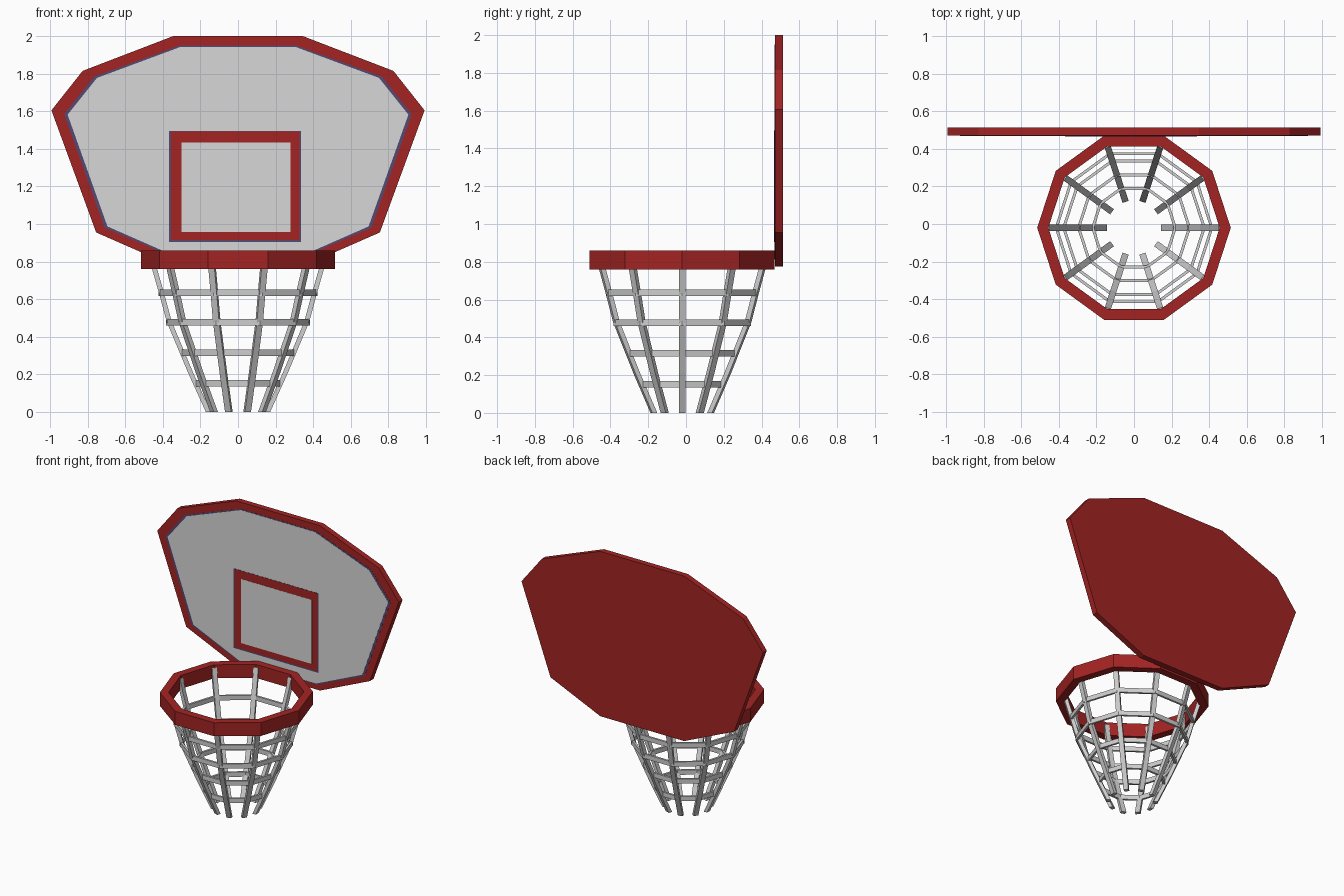
import bpy, bmesh, math

if "Cube" in bpy.data.objects:
    bpy.data.objects.remove(bpy.data.objects["Cube"])

CY = -0.02          # hoop centre in y
FRONT, BACK = 0.47, 0.513   # backboard faces


def material(name, rgb):
    m = bpy.data.materials.new(name)
    m.diffuse_color = (*rgb, 1)
    m.use_nodes = True
    m.node_tree.nodes["Principled BSDF"].inputs["Base Color"].default_value = m.diffuse_color
    return m


RED = material("deep red", (0.37, 0.017, 0.017))
PANEL = material("light grey", (0.68, 0.68, 0.68))
NET = material("net grey", (0.62, 0.62, 0.62))
BLUE = material("dark blue", (0.09, 0.065, 0.17))


def finish(bm, name, mat):
    bmesh.ops.recalc_face_normals(bm, faces=bm.faces)
    me = bpy.data.meshes.new(name)
    bm.to_mesh(me)
    bm.free()
    me.materials.append(mat)
    ob = bpy.data.objects.new(name, me)
    bpy.context.collection.objects.link(ob)
    return ob


def plate(name, outline, y0, y1, mat):
    """Extrude an x/z outline between two y values."""
    bm = bmesh.new()
    a = [bm.verts.new((x, y0, z)) for x, z in outline]
    b = [bm.verts.new((x, y1, z)) for x, z in outline]
    bm.faces.new(a)
    bm.faces.new(b[::-1])
    for i in range(len(a)):
        j = (i + 1) % len(a)
        bm.faces.new((a[i], a[j], b[j], b[i]))
    return finish(bm, name, mat)


def mirrored(half):
    return half + [(-x, z) for x, z in reversed(half)]


def rect(x0, x1, z0, z1):
    return [(x0, z0), (x1, z0), (x1, z1), (x0, z1)]


def band(name, section, mat, sides=10):
    """Ten-sided hoop swept from a closed (radius, z) section."""
    bm = bmesh.new()
    rows = []
    for k in range(sides):
        t = 2 * math.pi * k / sides
        rows.append([bm.verts.new((r * math.cos(t), CY + r * math.sin(t), z))
                     for r, z in section])
    n = len(section)
    for k in range(sides):
        p, q = rows[k], rows[(k + 1) % sides]
        for i in range(n):
            j = (i + 1) % n
            bm.faces.new((p[i], q[i], q[j], p[j]))
    return finish(bm, name, mat)


# backboard
plate("backboard", mirrored([(0.345, 2.0), (0.827, 1.815), (0.993, 1.605),
                             (0.755, 0.955), (0.345, 0.775)]), FRONT, BACK, RED)
# painted panel with its thin dark outline
plate("panel_outline", mirrored([(0.31, 1.95), (0.765, 1.785), (0.925, 1.585),
                                 (0.71, 0.98), (0.32, 0.813)]), FRONT - 0.001, FRONT + 0.002, BLUE)
plate("panel", mirrored([(0.305, 1.943), (0.75, 1.778), (0.907, 1.582),
                         (0.695, 0.987), (0.315, 0.82)]), FRONT - 0.002, FRONT + 0.002, PANEL)
# target square
plate("target_outline", rect(-0.366, 0.336, 0.904, 1.495), FRONT - 0.003, FRONT + 0.002, BLUE)
plate("target_frame", rect(-0.357, 0.327, 0.914, 1.493), FRONT - 0.004, FRONT + 0.002, RED)
plate("target_centre", rect(-0.302, 0.28, 0.957, 1.433), FRONT - 0.005, FRONT + 0.002, PANEL)

# rim
band("rim", [(0.515, 0.76), (0.515, 0.86), (0.456, 0.86), (0.456, 0.76)], RED)

# horizontal net bands
for i, (r, z) in enumerate([(0.422, 0.635), (0.382, 0.478), (0.303, 0.315), (0.228, 0.152)]):
    h = 0.017
    band(f"net_band_{i + 1}", [(r, z - h), (r, z + h), (r - 0.016, z + h), (r - 0.016, z - h)], NET)

# upright net cords, one at each rim corner
PATH = [(0.158, 0.0), (0.253, 0.21), (0.366, 0.48), (0.408, 0.635), (0.443, 0.757), (0.463, 0.84)]
W, T = 0.017, 0.0135
bm = bmesh.new()
for k in range(10):
    t = 2 * math.pi * k / 10
    c, s = math.cos(t), math.sin(t)
    rows = []
    for r, z in PATH:
        rows.append([bm.verts.new(((r + dr) * c - dw * s, CY + (r + dr) * s + dw * c, z))
                     for dr, dw in ((-T, -W), (T, -W), (T, W), (-T, W))])
    for p, q in zip(rows, rows[1:]):
        for i in range(4):
            j = (i + 1) % 4
            bm.faces.new((p[i], p[j], q[j], q[i]))
    bm.faces.new(rows[0][::-1])
    bm.faces.new(rows[-1])
finish(bm, "net_cords", NET)
